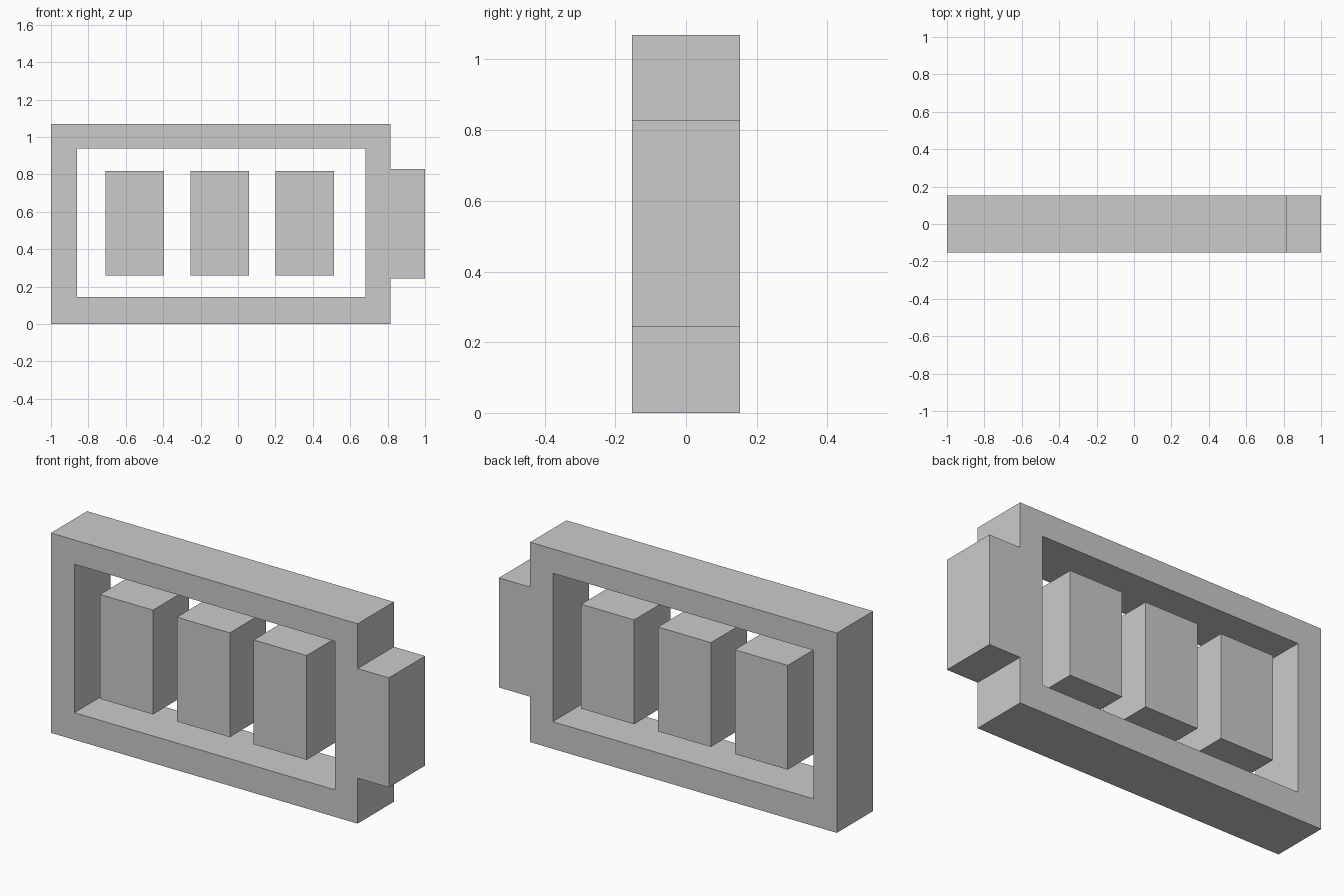
import bpy
import bmesh

if "Cube" in bpy.data.objects:
    bpy.data.objects.remove(bpy.data.objects["Cube"])

HALF_DEPTH = 0.153

grey = bpy.data.materials.new("light grey")
grey.diffuse_color = (0.6, 0.6, 0.6, 1.0)
grey.use_nodes = True
grey.node_tree.nodes["Principled BSDF"].inputs["Base Color"].default_value = grey.diffuse_color


def extruded(name, panels):
    """Fill x/z panels at the front and extrude them through the depth."""
    bm = bmesh.new()
    verts = {}

    def vert(p):
        if p not in verts:
            verts[p] = bm.verts.new((p[0], -HALF_DEPTH, p[1]))
        return verts[p]

    faces = [bm.faces.new([vert(p) for p in panel]) for panel in panels]
    result = bmesh.ops.extrude_face_region(bm, geom=faces, use_keep_orig=True)
    back = [g for g in result["geom"] if isinstance(g, bmesh.types.BMVert)]
    bmesh.ops.translate(bm, vec=(0, 2 * HALF_DEPTH, 0), verts=back)
    bmesh.ops.recalc_face_normals(bm, faces=bm.faces[:])
    mesh = bpy.data.meshes.new(name)
    bm.to_mesh(mesh)
    bm.free()
    mesh.materials.append(grey)
    obj = bpy.data.objects.new(name, mesh)
    bpy.context.collection.objects.link(obj)
    return obj


def rect(x0, x1, z0, z1):
    return [(x0, z0), (x1, z0), (x1, z1), (x0, z1)]


# Battery case: a rectangular ring whose right wall includes the terminal
outer = rect(-1.0, 0.815, 0.0, 1.069)
inner = rect(-0.861, 0.681, 0.145, 0.939)
terminal = rect(0.815, 1.0, 0.243, 0.829)
walls = []
for i in range(4):
    j = (i + 1) % 4
    bump = terminal if i == 1 else []
    walls.append([outer[i], *bump, outer[j], inner[j], inner[i]])
extruded("battery_case", walls)

# Three charge bars floating inside the case
for i in range(3):
    x = -0.709 + i * 0.4545
    extruded(f"charge_bar_{i + 1}", [rect(x, x + 0.313, 0.26, 0.818)])
